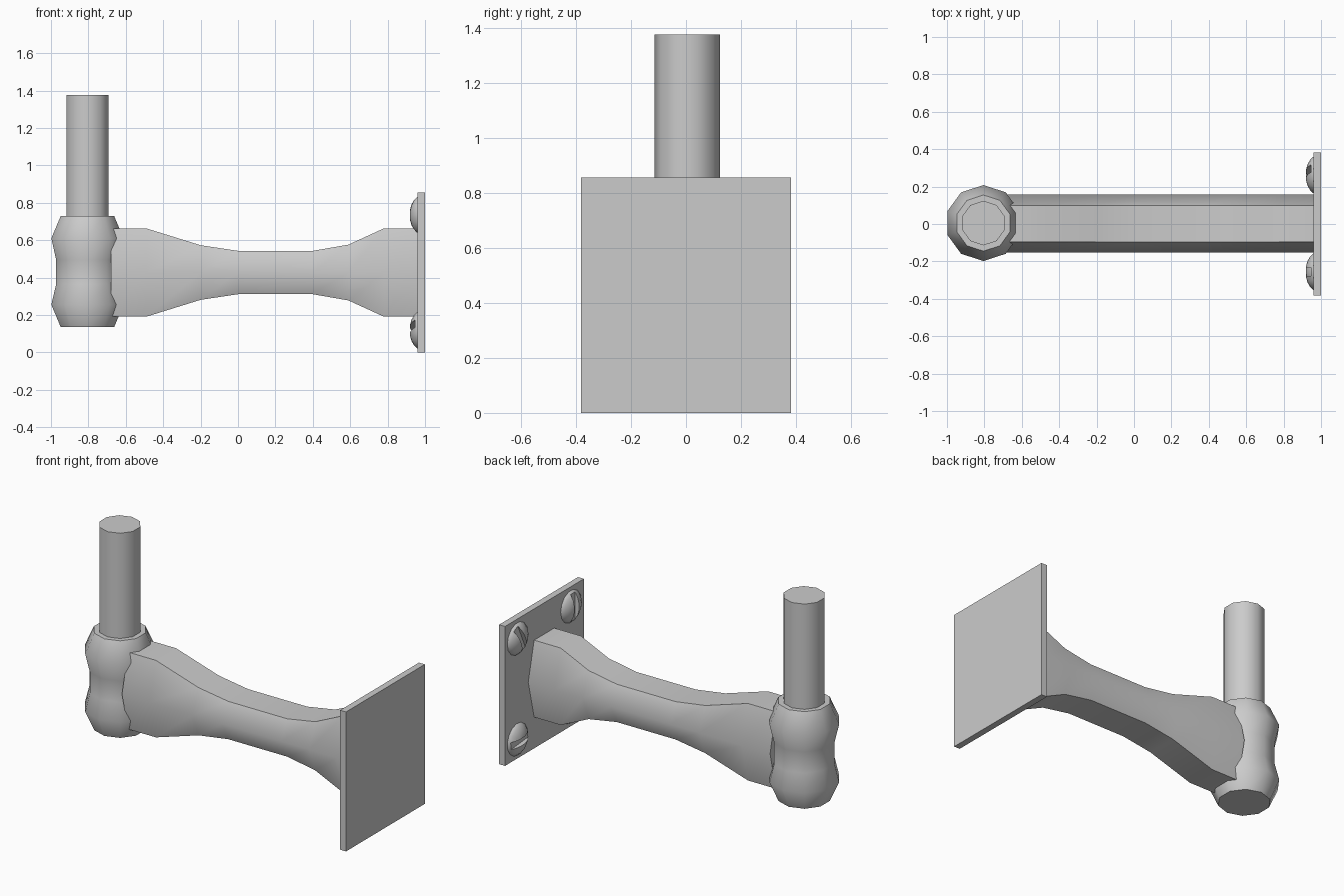
import bpy, bmesh
from math import sin, cos, pi, radians
from mathutils import Matrix

if "Cube" in bpy.data.objects:
    bpy.data.objects.remove(bpy.data.objects["Cube"])


def make(name, rings, smooth=None):
    """Skin a list of equal-length closed rings and cap both ends."""
    bm = bmesh.new()
    loops = [[bm.verts.new(p) for p in ring] for ring in rings]
    n = len(loops[0])
    for a, b in zip(loops, loops[1:]):
        for i in range(n):
            j = (i + 1) % n
            bm.faces.new((a[i], a[j], b[j], b[i]))
    bm.faces.new(loops[0][::-1])
    bm.faces.new(loops[-1])
    bmesh.ops.recalc_face_normals(bm, faces=bm.faces)
    mesh = bpy.data.meshes.new(name)
    bm.to_mesh(mesh)
    bm.free()
    ob = bpy.data.objects.new(name, mesh)
    bpy.context.collection.objects.link(ob)
    if smooth:
        shade(ob, smooth)
    return ob


def select(ob):
    bpy.ops.object.select_all(action='DESELECT')
    ob.select_set(True)
    bpy.context.view_layer.objects.active = ob


def shade(ob, angle):
    select(ob)
    bpy.ops.object.shade_smooth_by_angle(angle=radians(angle))


def lathe(profile, n, x=0, y=0):
    """Rings about a vertical axis, one vertex pointing to +y."""
    return [[(x + r * cos(pi / 2 + 2 * pi * i / n), y + r * sin(pi / 2 + 2 * pi * i / n), z)
             for i in range(n)] for r, z in profile]


def box(name, x, y, z):
    return make(name, [[(a, y[0], z[0]), (a, y[1], z[0]), (a, y[1], z[1]), (a, y[0], z[1])] for a in x])


# Wall plate
box("wall_plate", (0.96, 1.0), (-0.382, 0.382), (0, 0.855))

# Waisted arm with a hexagonal section: (x, half height)
MID = 0.427
stations = [(-0.68, 0.236), (-0.49, 0.236), (-0.2, 0.146), (0, 0.116),
            (0.4, 0.116), (0.59, 0.149), (0.78, 0.236), (0.965, 0.236)]
section = [(-0.095, 1), (0.1, 1), (0.157, 0), (0.1, -1), (-0.095, -1), (-0.153, 0)]
make("arm", [[(x, y, MID + s * h) for y, s in section] for x, h in stations], 58)

# Socket and upright rod
CX, CY = -0.805, 0.005
make("socket", lathe([(0.15, 0.135), (0.203, 0.255), (0.176, 0.365), (0.176, 0.495),
                      (0.203, 0.61), (0.15, 0.73)], 10, CX, CY), 58)
make("rod", lathe([(0.119, 0.7), (0.119, 1.375)], 10, CX, CY), 58)

# Domed slotted screws: (y, z, slot turn from vertical)
dome = [(0.1, -0.005), (0.097, 0.003), (0.082, 0.018), (0.058, 0.032), (0.03, 0.04), (0.008, 0.042)]
for y, z, turn in [(0.262, 0.735, -25), (-0.255, 0.735, 0), (0.262, 0.118, 85), (-0.255, 0.118, 65)]:
    place = (Matrix.Translation((0.96, y, z)) @ Matrix.Rotation(radians(turn), 4, 'X')
             @ Matrix.Rotation(-pi / 2, 4, 'Y'))
    screw = make("screw", lathe(dome, 14))
    slot = box("slot_cutter", (-0.15, 0.15), (-0.022, 0.022), (0.014, 0.1))
    slot.hide_render = True
    for ob in (screw, slot):
        ob.data.transform(place)
    cut = screw.modifiers.new("slot", 'BOOLEAN')
    cut.operation, cut.object, cut.solver = 'DIFFERENCE', slot, 'EXACT'
    select(screw)
    bpy.ops.object.modifier_apply(modifier=cut.name)
    bpy.data.objects.remove(slot)
    shade(screw, 40)
